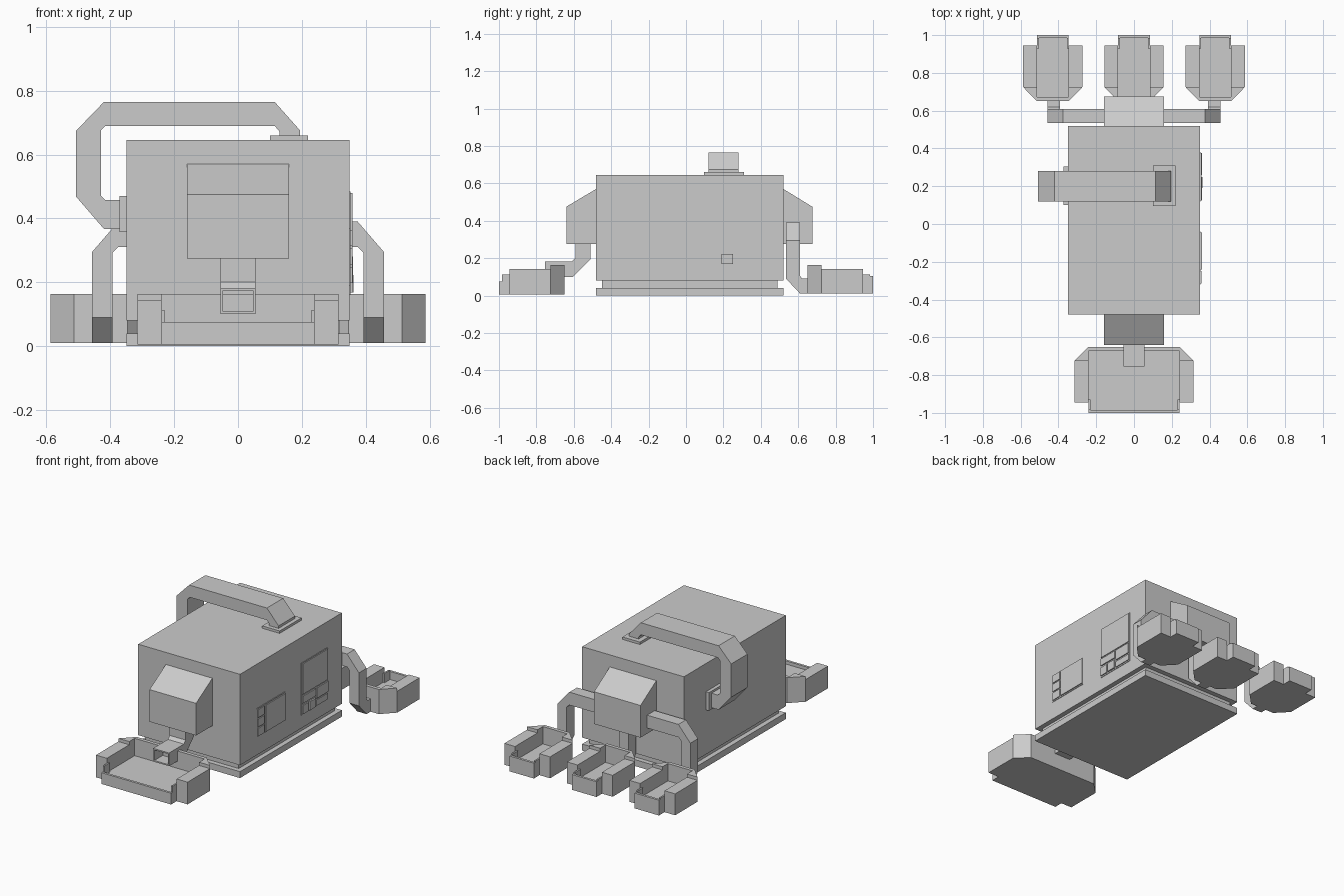
import bpy, bmesh
from mathutils import Vector

if "Cube" in bpy.data.objects:
    bpy.data.objects.remove(bpy.data.objects["Cube"])


def prism(bm, pts, axis, a, b):
    """Extrude a 2D profile along an axis; pts use the other two axes in order."""
    rings = []
    for d in (a, b):
        ring = []
        for p in pts:
            c = list(p)
            c.insert("xyz".index(axis), d)
            ring.append(bm.verts.new(c))
        rings.append(ring)
    n = len(pts)
    faces = [bm.faces.new(rings[0]), bm.faces.new(rings[1][::-1])]
    for i in range(n):
        j = (i + 1) % n
        faces.append(bm.faces.new((rings[0][i], rings[1][i], rings[1][j], rings[0][j])))
    bmesh.ops.recalc_face_normals(bm, faces=faces)


def box(bm, x0, x1, y0, y1, z0, z1):
    prism(bm, [(x0, y0), (x1, y0), (x1, y1), (x0, y1)], "z", z0, z1)


def finish(bm, name):
    bmesh.ops.recalc_face_normals(bm, faces=bm.faces[:])
    me = bpy.data.meshes.new(name)
    bm.to_mesh(me)
    bm.free()
    ob = bpy.data.objects.new(name, me)
    bpy.context.collection.objects.link(ob)
    return ob


def make_boxes(name, *boxes):
    bm = bmesh.new()
    for b in boxes:
        box(bm, *b)
    return finish(bm, name)


def make_prism(name, *args):
    bm = bmesh.new()
    prism(bm, *args)
    return finish(bm, name)


def tray(name, cx, s, hw, hb, z0, floor, lip):
    """Open collecting tray; s is the y direction it points, hw/hb outer/basin half widths."""
    bm = bmesh.new()

    def P(pts, za, zb):
        prism(bm, [(cx + x, s * y) for x, y in pts], "z", za, zb)

    def B(x0, x1, y0, y1, za, zb):
        P([(x0, y0), (x1, y0), (x1, y1), (x0, y1)], za, zb)

    half = [(hb, .65), (hw, .725), (hw, .945), (hb, .945), (hb, 1)]
    P(half + [(-x, y) for x, y in half[::-1]], z0, floor)
    # raised rear wall with chamfered corners
    rear = [(hb, .65), (hw, .725), (hb, .725), (hb, .672)]
    P(rear + [(-x, y) for x, y in rear[::-1]], floor, .163)
    for m in (-1, 1):
        B(m * hb, m * hw, .725, .945, floor, .143)        # side blocks
        B(m * (hb - .01), m * hb, .93, .985, floor, .113)  # lip cheeks
    B(-hb, hb, .985, 1, floor, lip)                        # front lip
    return finish(bm, name)


# Main body and stepped base
make_boxes("body", (-.35, .35, -.48, .52, .08, .645))
make_boxes("base_neck", (-.32, .32, -.45, .49, .04, .08))
make_boxes("base_plate", (-.35, .35, -.48, .52, 0, .04))

# Sloped hoods front and back
make_prism("front_hood", [(-.48, .57), (-.64, .475), (-.64, .275), (-.48, .275)], "x", -.16, .16)
make_prism("back_hood", [(.52, .57), (.675, .475), (.675, .275), (.52, .275)], "x", -.16, .16)

# Front spout with a recessed mouth
bm = bmesh.new()
prism(bm, [(-.51, .275), (-.51, .195), (-.605, .10), (-.755, .10), (-.755, .182),
           (-.61, .182), (-.592, .2), (-.592, .275)], "x", -.055, .055)
mouth = min(bm.faces, key=lambda f: f.calc_center_median().y)
bmesh.ops.inset_region(bm, faces=[mouth], thickness=.012)
bmesh.ops.inset_region(bm, faces=[mouth], thickness=0)
bmesh.ops.translate(bm, verts=mouth.verts[:], vec=Vector((0, .09, 0)))
finish(bm, "front_spout")

# Trays
tray("front_tray", 0, -1, .315, .24, .005, .055, .075)
for label, cx in (("left", -.43), ("middle", 0), ("right", .43)):
    tray("back_tray_" + label, cx, 1, .157, .084, .01, .055, .105)


# Back feed pipes
def foot(name, x0, x1, top):
    make_prism(name, [(.535, top), (.535, .09), (.61, .01), (.655, .01), (.655, .09),
                      (.62, .09), (.61, .105), (.61, top)], "x", x0, x1)


foot("back_pipe_foot_middle", -.032, .032, .275)
for side, s in (("left", -1), ("right", 1)):
    arm = [(.16, .39), (.375, .39), (.457, .295), (.457, .12), (.393, .12),
           (.393, .293), (.375, .31), (.16, .31)]
    make_prism("back_pipe_arm_" + side, [(s * x, z) for x, z in arm], "y", .535, .61)
    foot("back_pipe_foot_" + side, s * .393, s * .457, .12)

# Large overhead pipe with flanges
make_prism("top_pipe", [(.195, .66), (.195, .675), (.115, .765), (-.42, .765), (-.507, .675),
                        (-.507, .468), (-.42, .367), (-.37, .367), (-.37, .457), (-.415, .457),
                        (-.43, .472), (-.43, .675), (-.415, .69), (.115, .69), (.13, .672),
                        (.13, .66)], "y", .12, .28)
make_boxes("top_pipe_flange", (.10, .22, .095, .31, .645, .66))
make_boxes("side_pipe_flange", (-.372, -.35, .10, .305, .357, .47))

# Control panel: button column beside a screen
buttons = [(.352, .358, -.315, -.25, z, z + .05) for z in (.197, .255, .313)]
make_boxes("control_panel", (.35, .353, -.32, -.04, .19, .37),
           (.353, .359, -.24, -.045, .197, .363), *buttons)

# Service panel: large cover above a row of small blocks
make_boxes("service_panel", (.35, .353, .12, .38, .16, .485),
           (.353, .358, .125, .375, .29, .48),
           (.353, .36, .125, .25, .235, .28),
           (.353, .36, .26, .375, .215, .28),
           (.353, .36, .125, .18, .168, .222),
           (.353, .362, .19, .25, .168, .222),
           (.353, .358, .26, .375, .168, .205))
